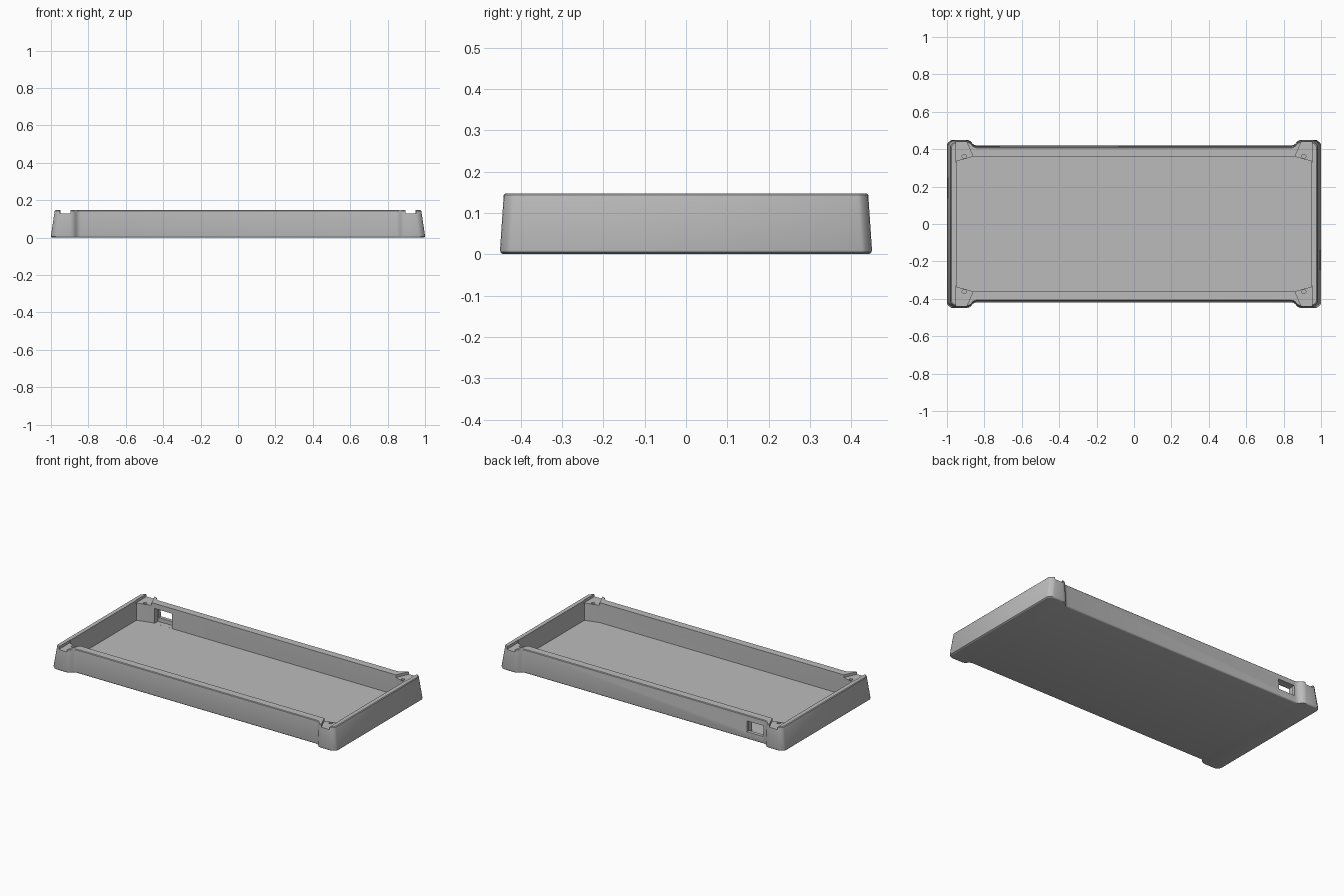
import bpy
import bmesh
from math import pi, cos, sin

cube = bpy.data.objects.get("Cube")
if cube:
    bpy.data.objects.remove(cube, do_unlink=True)

HEIGHT = 0.147
FLOOR = 0.02
PAD = 0.13

grey = bpy.data.materials.new("plain grey")
grey.use_nodes = True
COLOUR = (0.5, 0.5, 0.5, 1)
grey.diffuse_color = COLOUR
grey.node_tree.nodes["Principled BSDF"].inputs["Base Color"].default_value = COLOUR


def sign(v):
    return 1 if v > 0 else -1


def four_way(quarter):
    """Mirror a quarter outline, listed from the end to the long side, into a loop."""
    half = quarter + [(-x, y) for x, y in reversed(quarter)]
    return half + [(-x, -y) for x, y in half]


def loft(name, rings):
    """Skin a stack of equal rings and close both ends."""
    bm = bmesh.new()
    loops = [[bm.verts.new(p) for p in ring] for ring in rings]
    n = len(loops[0])
    for low, high in zip(loops, loops[1:]):
        for i in range(n):
            j = (i + 1) % n
            bm.faces.new((low[i], low[j], high[j], high[i]))
    bm.faces.new(loops[0][::-1])
    bm.faces.new(loops[-1])
    bmesh.ops.recalc_face_normals(bm, faces=bm.faces)
    mesh = bpy.data.meshes.new(name)
    bm.to_mesh(mesh)
    bm.free()
    obj = bpy.data.objects.new(name, mesh)
    mesh.materials.append(grey)
    bpy.context.collection.objects.link(obj)
    return obj


def prism(name, outline, z0, z1):
    return loft(name, [[(x, y, z) for x, y in outline] for z in (z0, z1)])


def box(name, x0, x1, y0, y1, z0, z1):
    return prism(name, [(x0, y0), (x1, y0), (x1, y1), (x0, y1)], z0, z1)


def cut(target, cutter):
    cutter.hide_render = True
    mod = target.modifiers.new("cut", "BOOLEAN")
    mod.operation = "DIFFERENCE"
    mod.solver = "EXACT"
    mod.object = cutter
    bpy.context.view_layer.objects.active = target
    bpy.ops.object.modifier_apply(modifier=mod.name)
    bpy.data.objects.remove(cutter, do_unlink=True)


# Outer shell: bulging corners, leaning walls and a rounded bottom edge
quarter = [(1, 0.425), (0.995, 0.434), (0.978, 0.448), (0.968, 0.45), (0.895, 0.45),
           (0.882, 0.447), (0.872, 0.44), (0.862, 0.428), (0.852, 0.422), (0.84, 0.42)]
outline = four_way(quarter)


def ring(z, dx, dy):
    return [(x - sign(x) * dx * (abs(x) > 0.96), y - sign(y) * dy, z) for x, y in outline]


R = 0.01
rings = [ring(R - R * sin(a), R - R * cos(a), R - R * cos(a))
         for a in (pi / 2, pi / 3, pi / 6, 0)]
rings += [ring(HEIGHT - 0.004, 0.02, 0.009), ring(HEIGHT, 0.024, 0.013)]
tray = loft("tray", rings)

# Open inside with slanted corners
cut(tray, prism("cavity", four_way([(0.95, 0.335), (0.86, 0.36)]), FLOOR, 0.3))

# Lowered corner pads, each with a screw hole
pad = [(0.953, 0.328), (0.953, 0.5), (0.922, 0.5), (0.86, 0.36), (0.86, 0.328)]
for sx in (-1, 1):
    for sy in (-1, 1):
        cut(tray, prism("pad_notch", [(sx * x, sy * y) for x, y in pad], PAD, 0.3))
        hole = [(sx * 0.908 + 0.011 * cos(i * pi / 8), sy * 0.362 + 0.011 * sin(i * pi / 8))
                for i in range(16)]
        cut(tray, prism("screw_hole", hole, 0.05, 0.3))

# Socket window through the back wall, with a recess behind it
cut(tray, box("socket_recess", -0.84, -0.715, 0.3, 0.395, FLOOR + 0.0002, 0.115))
cut(tray, box("socket_window", -0.835, -0.72, 0.35, 0.5, 0.045, 0.112))

bpy.ops.object.select_all(action="DESELECT")
tray.select_set(True)
bpy.context.view_layer.objects.active = tray
bpy.ops.object.shade_smooth_by_angle(angle=pi / 6)
